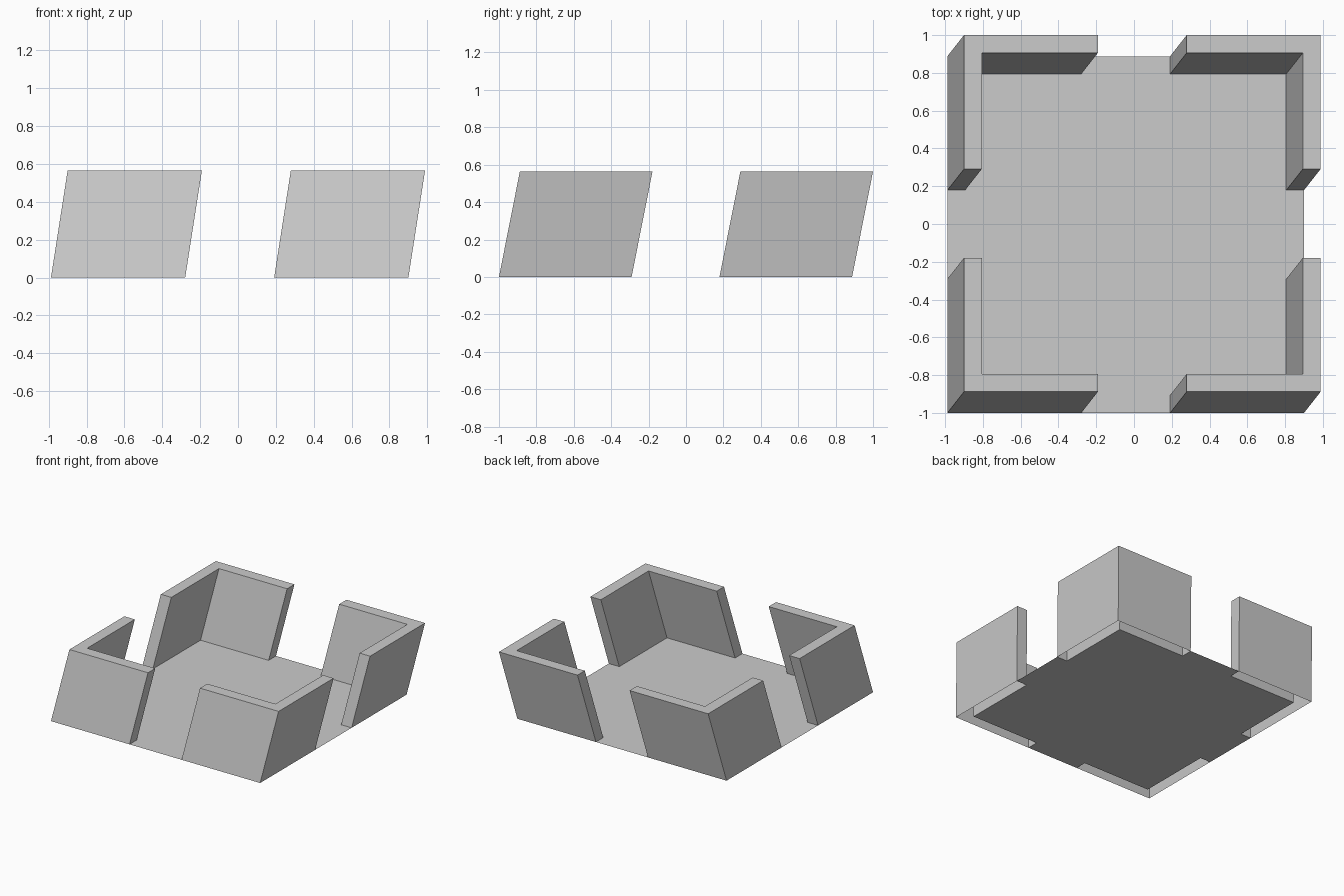
import bpy
import bmesh
from math import radians
from mathutils import Vector

if "Cube" in bpy.data.objects:
    bpy.data.objects.remove(bpy.data.objects["Cube"])

CENTRE = Vector((-0.044, -0.056, 0))      # middle of the square base
LEAN = Vector((0.088, 0.112, 0.565))      # slanted wall direction and height
LINES = [-0.944, -0.85, -0.235, 0.235, 0.85, 0.944]   # outer, inner and gap lines


def is_wall(i, j):
    """Border cells make the walls, except in the middle gaps."""
    return (i in (0, 4) or j in (0, 4)) and i != 2 and j != 2


bm = bmesh.new()

# Base plate divided along the wall lines
verts = [[bm.verts.new(CENTRE + Vector((x, y, 0))) for y in LINES] for x in LINES]
wall_faces = []
for i in range(5):
    for j in range(5):
        face = bm.faces.new((verts[i][j], verts[i + 1][j],
                             verts[i + 1][j + 1], verts[i][j + 1]))
        if is_wall(i, j):
            wall_faces.append(face)

# Four L-shaped corner walls, drawn up at a slant and hollow underneath
result = bmesh.ops.extrude_face_region(bm, geom=wall_faces)
leftover = [f for f in wall_faces if f.is_valid]
if leftover:
    bmesh.ops.delete(bm, geom=leftover, context='FACES')
top = [v for v in result["geom"] if isinstance(v, bmesh.types.BMVert)]
bmesh.ops.translate(bm, verts=top, vec=LEAN)

# Merge coplanar faces into clean panels
bmesh.ops.dissolve_limit(bm, angle_limit=radians(1),
                         verts=bm.verts[:], edges=bm.edges[:])
bm.normal_update()

mesh = bpy.data.meshes.new("floor_with_corner_walls")
bm.to_mesh(mesh)
bm.free()
tray = bpy.data.objects.new("floor_with_corner_walls", mesh)
bpy.context.collection.objects.link(tray)
